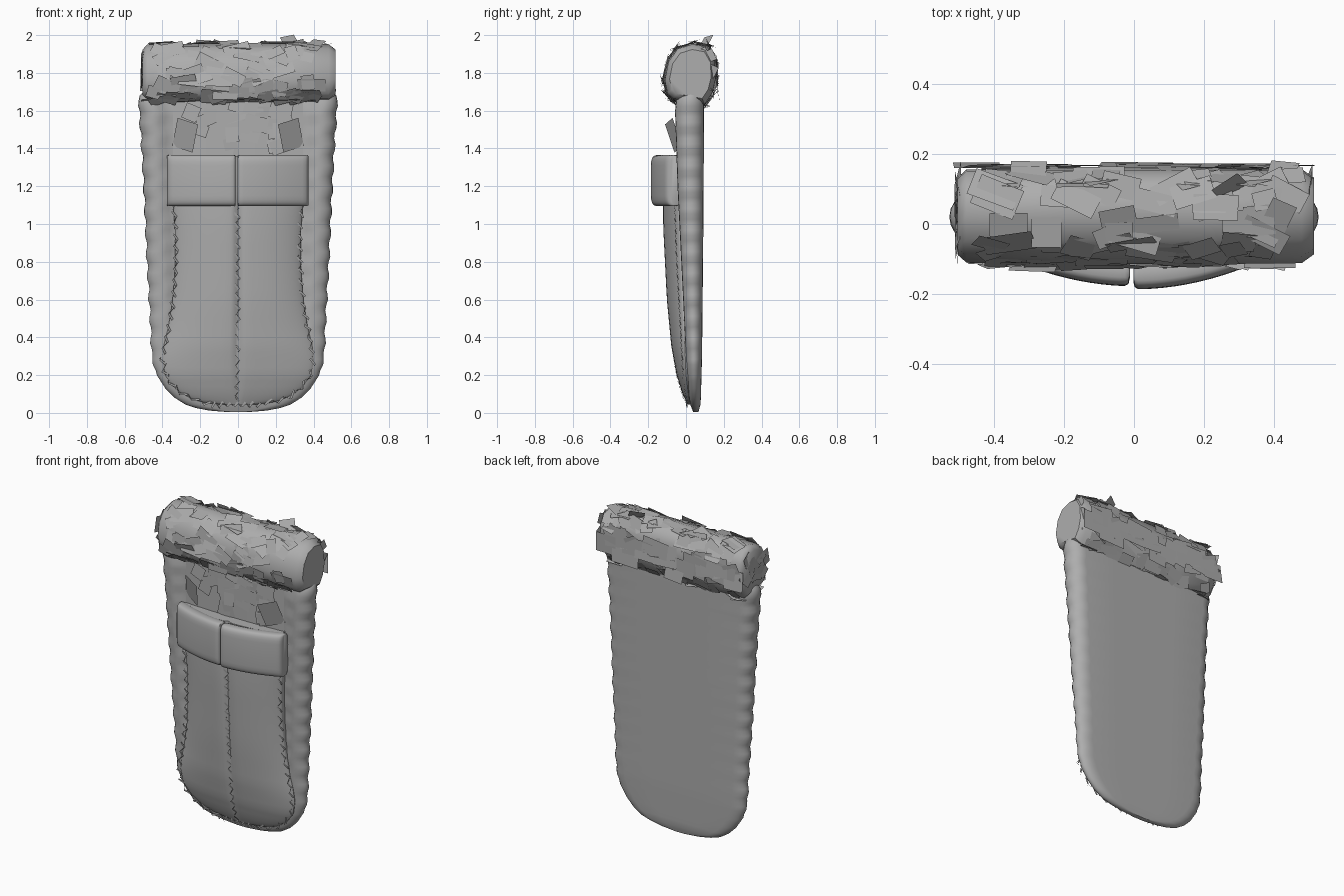
import bpy, bmesh, math, random
from mathutils import Vector, Matrix

if "Cube" in bpy.data.objects:
    bpy.data.objects.remove(bpy.data.objects["Cube"])

random.seed(7)
grey = bpy.data.materials.new("grey_fabric")
grey.diffuse_color = (0.42, 0.42, 0.42, 1)
grey.use_nodes = True
grey.node_tree.nodes["Principled BSDF"].inputs["Base Color"].default_value = grey.diffuse_color


def lerp(table, t):
    """Smoothly read a small (position, value) table."""
    if t <= table[0][0]:
        return table[0][1]
    for (a, va), (b, vb) in zip(table, table[1:]):
        if t <= b:
            return va + (vb - va) * (t - a) / (b - a)
    return table[-1][1]


def finish(name, bm, smooth=True, recalc=True):
    if recalc:
        bmesh.ops.recalc_face_normals(bm, faces=bm.faces)
    me = bpy.data.meshes.new(name)
    bm.to_mesh(me)
    bm.free()
    me.materials.append(grey)
    ob = bpy.data.objects.new(name, me)
    bpy.context.collection.objects.link(ob)
    if smooth:
        bpy.ops.object.select_all(action='DESELECT')
        ob.select_set(True)
        bpy.context.view_layer.objects.active = ob
        bpy.ops.object.shade_smooth_by_angle(angle=math.radians(50))
    return ob


def loft(name, rings):
    """Skin a list of closed rings and cap both ends."""
    bm = bmesh.new()
    vs = [[bm.verts.new(p) for p in r] for r in rings]
    n = len(rings[0])
    for a, b in zip(vs, vs[1:]):
        for i in range(n):
            bm.faces.new((a[i], a[(i + 1) % n], b[(i + 1) % n], b[i]))
    bm.faces.new(vs[0])
    bm.faces.new(vs[-1])
    return finish(name, bm)


# Padded bottom layer with raised, puckered side rolls
PAD_W = [(0.005, .06), (.012, .15), (.025, .22), (.045, .28), (.08, .335), (.13, .385), (.2, .43),
         (.3, .457), (.5, .465), (.8, .482), (1.1, .495), (1.4, .51), (1.62, .525), (1.68, .52), (1.71, .49)]
PAD_F = [(0, .04), (.05, .02), (.2, .005), (.4, -.005), (.8, -.025), (1.2, -.045), (1.6, -.058), (1.67, -.05), (1.71, -.02)]
PAD_B = [(0, .065), (.05, .078), (.3, .085), (1, .092), (1.65, .096), (1.71, .085)]


def pad_ring(z):
    w, f, b = lerp(PAD_W, z), lerp(PAD_F, z), lerp(PAD_B, z)
    if .2 < z < 1.66:
        w += .006 * math.sin(z * 2 * math.pi / .115)
    a = min(.08, w * .5)
    xc, mid, h = w - a, (f + b) / 2, (b - f) / 2
    dip = .03 * min(1, max(0, (z - .1) / .2))
    half = []
    for i in range(8):                                  # front, centre outwards
        x = xc * (i / 8) ** .45
        s = min(1, (xc - x) / .09)
        half.append((x, f + dip * s * s * (3 - 2 * s)))
    for i in range(11):                                 # rounded side
        t = math.pi * i / 10
        half.append((xc + a * math.sin(t), mid - h * math.cos(t)))
    half += [(xc * .5, b), (0, b)]
    left = [(-x, y) for x, y in half[-2:0:-1]]
    return [(x, y, z) for x, y in half + left]


zs = [.005, .012, .025, .045, .08, .13] + [.17 + i * .0285 for i in range(53)] + [1.68, 1.7, 1.71]
loft("padded_base", [pad_ring(z) for z in zs])

# Quilted top cover with a sunken centre seam
COV_W = [(.045, .1), (.055, .18), (.07, .235), (.1, .295), (.14, .345), (.2, .387), (.28, .402), (.36, .392),
         (.45, .37), (.6, .345), (.8, .332), (1.0, .335), (1.1, .345), (1.36, .35)]
COV_EDGE = [(.04, .02), (.2, .0), (.4, -.008), (.8, -.03), (1.2, -.045), (1.36, -.05)]
COV_TOP = [(.045, .008), (.1, -.018), (.2, -.05), (.35, -.078), (.6, -.102), (1.0, -.122), (1.2, -.122), (1.36, -.11)]


def cover_y(u, z):
    e, t = lerp(COV_EDGE, z), lerp(COV_TOP, z)
    f = max(0, 1 - abs(u) ** 2.2) ** .75 - .22 * math.exp(-(u / .05) ** 2)
    return e + (t - e) * f


def cover_ring(z):
    w = lerp(COV_W, z)
    us = [math.sin(math.pi / 2 * i / 14) for i in range(-14, 15)]
    us = sorted(us + [-.06, -.03, .03, .06])
    front = [(u * w, cover_y(u, z), z) for u in us]
    return front + [(w * .98, .03, z), (-w * .98, .03, z)]


loft("top_cover", [cover_ring(z) for z in
                   [.045, .055, .07, .1, .14, .17, .2, .24, .28, .32, .36, .4, .45] + [.5 + i * .0782 for i in range(12)]])


# Zigzag stitching made of small crossed ribbons
def stitches(name, path):
    bm = bmesh.new()
    for i, (a, b) in enumerate(zip(path, path[1:])):
        a, b = Vector(a), Vector(b)
        d = (b - a).normalized()
        side = Vector((d.z, 0, -d.x)) * (.013 if i % 2 else -.013)
        wide = Vector((d.z, 0, -d.x)) * .004 + d * .004
        p, q = a - side * random.uniform(.6, 1.3), b + side * random.uniform(.6, 1.3)
        out = Vector((0, -.008, 0))
        bm.faces.new([bm.verts.new(v) for v in (p - wide, p + wide, q + wide + out, q - wide + out)])
    finish(name, bm, smooth=False, recalc=False)


seam_z = [.06 + i * .027 for i in range(39)]
stitches("centre_stitching", [(-.004, cover_y(0, z) - .006, z) for z in seam_z])
edge_z = [.05, .056, .063, .075, .09, .11] + [.135 + i * .03 for i in range(33)]
for s, side in ((-1, "left"), (1, "right")):
    stitches(side + "_edge_stitching", [(s * lerp(COV_W, z) * .99, cover_y(.99, z) - .01, z) for z in edge_z])
stitches("foot_stitching", [(x * .02, .008, .044) for x in range(-7, 8)])


# Folded-back collar in two curved cushions
def collar(name, x0, x1, depth):
    rings = []
    for i in range(17):
        t = i / 16
        x = x0 + (x1 - x0) * (.5 - .5 * math.cos(math.pi * t))
        k = .45 + .55 * min(1, 4 * t * (1 - t) * 2.2) ** .5
        yc = depth + .085 * (abs(x) / .37) ** 2
        ring = []
        for j in range(28):
            a = 2 * math.pi * j / 28
            c, s = math.cos(a), math.sin(a)
            y = yc + .042 * k * math.copysign(abs(c) ** .6, c)
            z = 1.23 + (.128 + .007 * k) * math.copysign(abs(s) ** .35, s)
            ring.append((x, y, z))
        rings.append(ring)
    loft(name, rings)


collar("left_collar", -.375, -.012, -.136)
collar("right_collar", -.002, .372, -.145)

# Rolled fur pillow core
PROFILE = [(-.1, 1.69), (-.115, 1.76), (-.095, 1.86), (-.045, 1.93), (.035, 1.955), (.115, 1.94),
           (.155, 1.87), (.16, 1.77), (.14, 1.69), (.1, 1.63), (0, 1.65), (-.07, 1.66)]
loft("fur_roll", [[(x, .025 + (y - .025) * k, 1.8 + (z - 1.8) * k) for y, z in PROFILE]
                  for x, k in ((-.505, .8), (-.48, .97), (-.2, 1), (.2, 1), (.48, .98), (.515, .8))])


# Loose fur cards
def card(bm, c, normal, w, h, spin, tilt):
    n = Vector(normal).normalized()
    rot = n.to_track_quat('Z', 'Y').to_matrix()
    m = rot @ Matrix.Rotation(spin, 3, 'Z') @ Matrix.Rotation(tilt, 3, 'X')
    vs = [bm.verts.new(Vector(c) + m @ Vector((sx * w / 2, sy * h / 2, 0)))
          for sx, sy in ((-1, -1), (1, -1), (1, 1), (-1, 1))]
    bm.faces.new(vs)


bm = bmesh.new()
R = random.uniform
for i in range(190):
    k = random.randrange(len(PROFILE))
    (y0, z0), (y1, z1) = PROFILE[k], PROFILE[(k + 1) % len(PROFILE)]
    t = R(.1, .9)
    n = Vector((0, z0 - z1, y1 - y0))
    if n.dot(Vector((0, (y0 + y1) / 2 - .025, (z0 + z1) / 2 - 1.8))) < 0:
        n = -n
    n.normalize()
    p = Vector((R(-.45, .45), y0 + (y1 - y0) * t, z0 + (z1 - z0) * t)) + n * R(.0, .01)
    card(bm, p, n, R(.06, .15), R(.05, .09), R(-.5, .5), R(-.2, .2))
for s in (-1, 1):                                       # ragged roll ends
    for i in range(16):
        a = R(0, 2 * math.pi)
        r = R(.03, .11)
        card(bm, (s * .505, .025 + r * math.cos(a), 1.81 + r * math.sin(a)), (s, 0, 0),
             R(.06, .1), R(.06, .1), R(0, 3), R(-.2, .2))
card(bm, (.28, .1, 1.955), (0, -.3, 1), .09, .1, .6, .7)   # highest tuft
for i in range(14):                                     # flaps along the back
    card(bm, (-.45 + i * .069, .168, R(1.72, 1.84)), (0, 1, .05), R(.12, .2), R(.1, .16), R(-.15, .15), R(-.08, .08))
finish("fur_roll_cards", bm, smooth=False, recalc=False)

# Fur lining showing between roll and collar
bm = bmesh.new()
bmesh.ops.create_grid(bm, x_segments=8, y_segments=5, size=1)
for v in bm.verts:
    v.co = (v.co.x * .345, -.04 + .012 * v.co.x ** 2, 1.5 + v.co.y * .19)
for f in bm.faces:
    f.normal_flip()
for i in range(30):
    card(bm, (R(-.27, .27), -.046 + R(-.004, .004), R(1.4, 1.64)), (0, -1, 0),
         R(.06, .13), R(.05, .1), R(-.4, .4), R(-.07, .07))
for s in (-1, 1):
    card(bm, (s * .28, -.066, 1.47), (s * .45, -1, -.25), .12, .16, s * .3, 0)
finish("fur_lining", bm, smooth=False, recalc=False)
